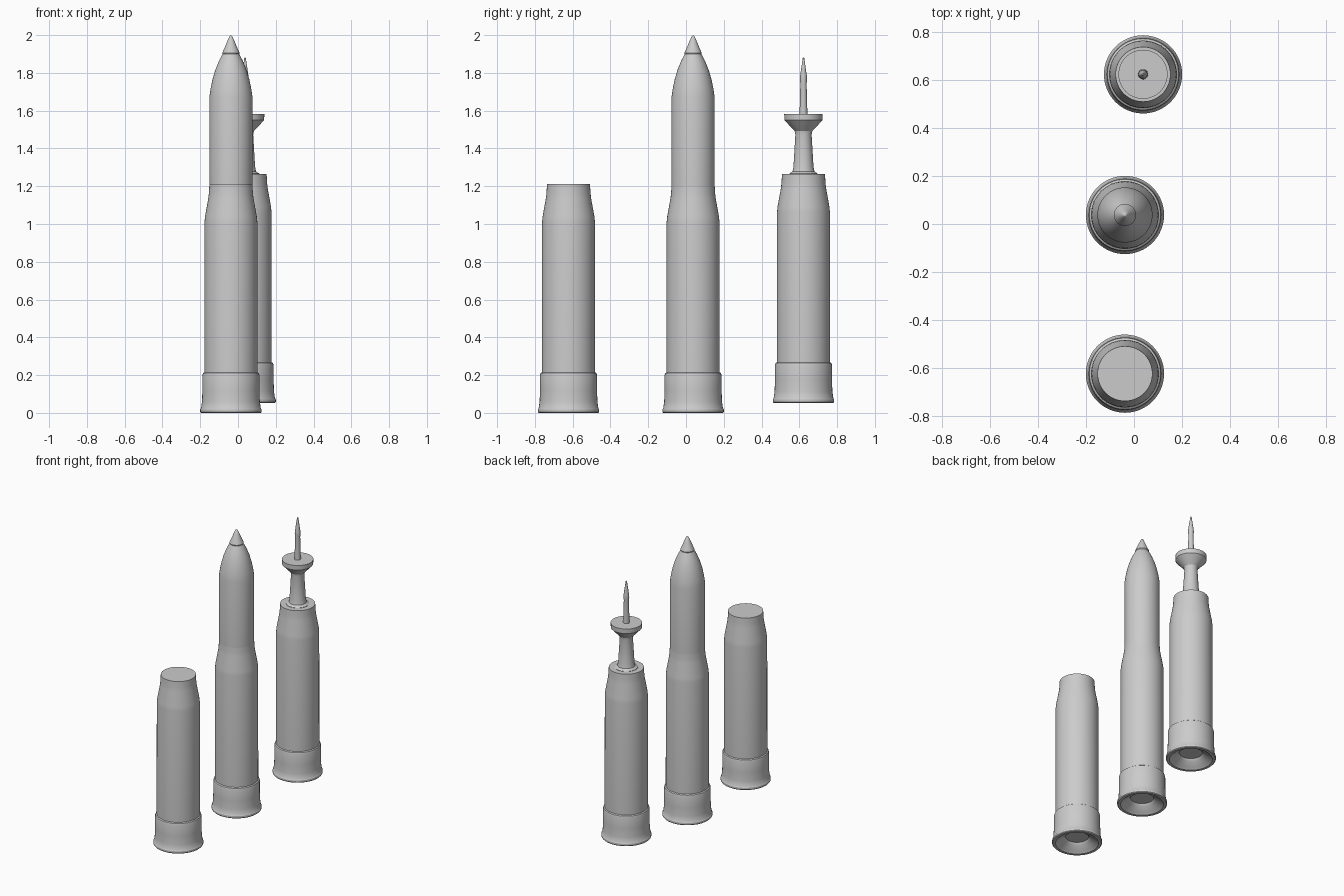
import bpy, bmesh, math

if "Cube" in bpy.data.objects:
    bpy.data.objects.remove(bpy.data.objects["Cube"])


def lathe(name, profile, loc, segs=64):
    """Revolve (radius, height) points around z; radius 0 makes a pole."""
    bm = bmesh.new()
    rings = []
    for r, z in profile:
        if r == 0:
            rings.append([bm.verts.new((0, 0, z))])
        else:
            rings.append([bm.verts.new((r * math.cos(2 * math.pi * i / segs),
                                        r * math.sin(2 * math.pi * i / segs), z))
                          for i in range(segs)])
    for a, b in zip(rings, rings[1:]):
        for i in range(segs):
            j = (i + 1) % segs
            if len(a) == 1:
                bm.faces.new((a[0], b[j], b[i]))
            elif len(b) == 1:
                bm.faces.new((a[i], a[j], b[0]))
            else:
                bm.faces.new((a[i], a[j], b[j], b[i]))
    bmesh.ops.recalc_face_normals(bm, faces=bm.faces)
    mesh = bpy.data.meshes.new(name)
    bm.to_mesh(mesh)
    bm.free()
    obj = bpy.data.objects.new(name, mesh)
    bpy.context.collection.objects.link(obj)
    obj.location = loc
    bpy.ops.object.select_all(action='DESELECT')
    obj.select_set(True)
    bpy.context.view_layer.objects.active = obj
    bpy.ops.object.shade_smooth_by_angle(angle=math.radians(30))
    return obj


# Cartridge case: recessed base, rim, head band, body, shoulder and neck
CASE = [(0, 0.05), (0.075, 0.05), (0.085, 0.035), (0.125, 0.012), (0.14, 0),
        (0.158, 0), (0.1625, 0.005), (0.1625, 0.018), (0.158, 0.025),
        (0.153, 0.06), (0.151, 0.12), (0.151, 0.2), (0.148, 0.21),
        (0.141, 0.215), (0.14, 1.01), (0.137, 1.04), (0.119, 1.14),
        (0.116, 1.17), (0.114, 1.212), (0, 1.212)]

# Projectile with ogive
SHELL = [(0, 1.2), (0.1145, 1.2), (0.1145, 1.67), (0.107, 1.72), (0.0975, 1.765),
         (0.083, 1.815), (0.064, 1.862), (0.043, 1.902), (0, 1.902)]

# Pointed nose fuse
FUSE = [(0, 1.897), (0.044, 1.897), (0.046, 1.905), (0.035, 1.93),
        (0.02, 1.966), (0.008, 1.993), (0, 2.0)]

# Stem with flared collar, heights above the raised case base
STEM = [(0, 1.2), (0.075, 1.2), (0.075, 1.214), (0.058, 1.225), (0.053, 1.25),
        (0.043, 1.42), (0.047, 1.44), (0.062, 1.455), (0.101, 1.497),
        (0.102, 1.53), (0, 1.53)]

# Thin penetrator pin on the collar
PIN = [(0, 1.52), (0.021, 1.52), (0.0165, 1.69), (0.019, 1.71), (0.018, 1.73),
       (0.004, 1.825), (0, 1.83)]

spots = {"empty": (-0.0375, -0.622, 0),
         "complete": (-0.0375, 0.0375, 0),
         "exposed": (0.0375, 0.622, 0.053)}

for kind, loc in spots.items():
    lathe(kind + "_case", CASE, loc)

lathe("projectile", SHELL, spots["complete"])
lathe("nose_fuse", FUSE, spots["complete"])
lathe("collar_stem", STEM, spots["exposed"])
lathe("penetrator_pin", PIN, spots["exposed"], 32)
